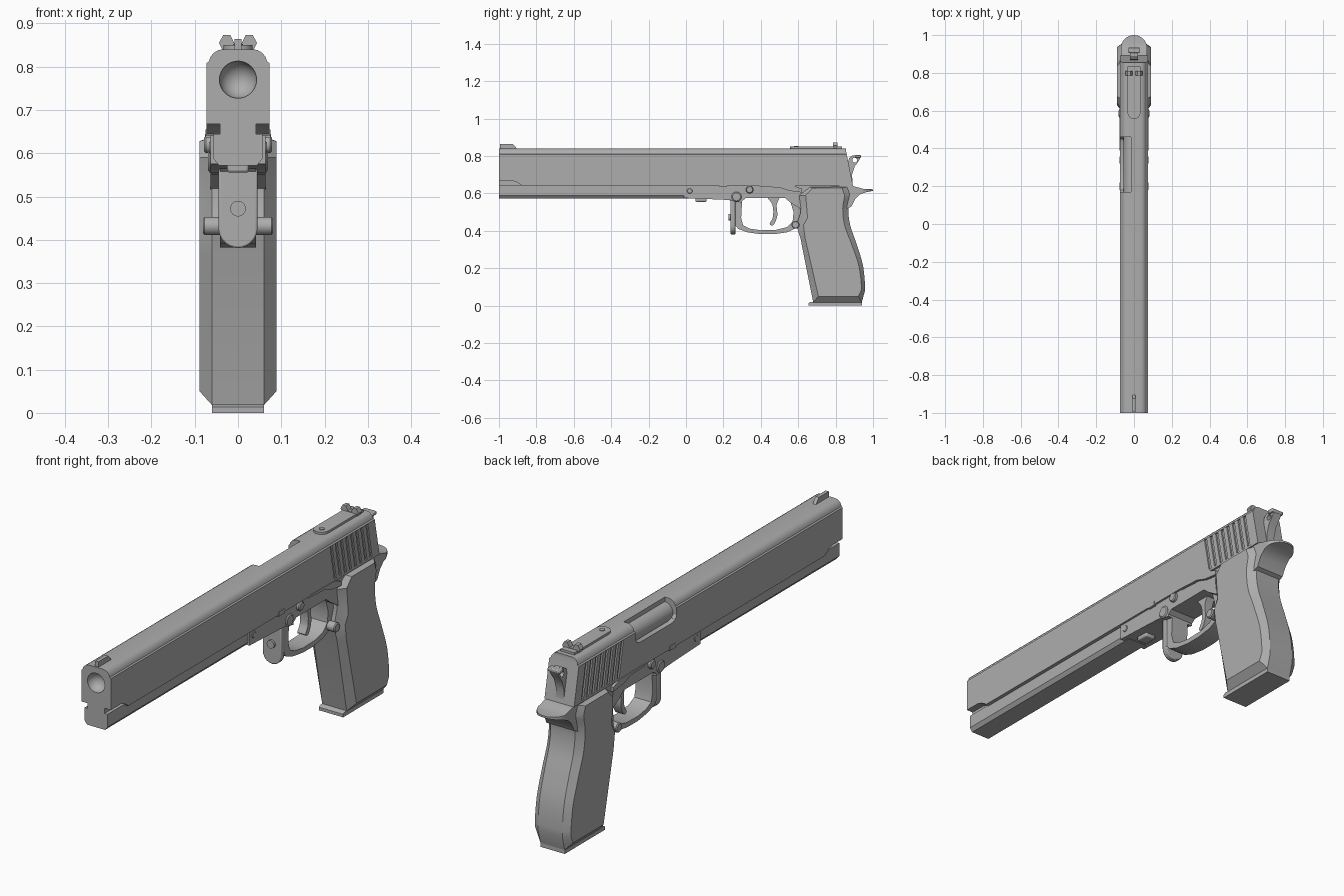
import bpy, bmesh, math
from mathutils import Vector

metal = bpy.data.materials.new("grey metal")
metal.diffuse_color = (0.42, 0.42, 0.42, 1)
ORDER = {'x': lambda a, p, q: (a, p, q), 'y': lambda a, p, q: (p, a, q), 'z': lambda a, p, q: (p, q, a)}


def loft(name, axis, layers, bevel=0.0, seg=2):
    """Skin a stack of (position, outline) layers along an axis."""
    bm = bmesh.new()
    rings = [[bm.verts.new(ORDER[axis](a, p, q)) for p, q in pts] for a, pts in layers]
    n = len(rings[0])
    for r, s in zip(rings, rings[1:]):
        for i in range(n):
            bm.faces.new((r[i], r[(i + 1) % n], s[(i + 1) % n], s[i]))
    bm.faces.new(rings[0])
    bm.faces.new(rings[-1])
    bmesh.ops.recalc_face_normals(bm, faces=bm.faces)
    me = bpy.data.meshes.new(name)
    bm.to_mesh(me)
    bm.free()
    me.materials.append(metal)
    ob = bpy.data.objects.new(name, me)
    bpy.context.collection.objects.link(ob)
    if bevel:
        m = ob.modifiers.new("bevel", 'BEVEL')
        m.width, m.segments, m.limit_method = bevel, seg, 'ANGLE'
        m.angle_limit = math.radians(40)
    return ob


def prism(name, axis, a, b, pts, bevel=0.0):
    return loft(name, axis, [(a, pts), (b, pts)], bevel)


def box(name, x0, x1, y0, y1, z0, z1, bevel=0.0):
    return prism(name, 'x', x0, x1, [(y0, z0), (y1, z0), (y1, z1), (y0, z1)], bevel)


def circle(p, q, r, n=24, a0=0, a1=360):
    full = a1 - a0 == 360
    return [(p + r * math.cos(math.radians(a0 + (a1 - a0) * i / (n if full else n - 1))),
             q + r * math.sin(math.radians(a0 + (a1 - a0) * i / (n if full else n - 1)))) for i in range(n)]


def smooth_loop(pts, sub=4, tight=()):
    """Closed Catmull-Rom outline; indices in tight stay straight to the next point."""
    out, n = [], len(pts)
    for i in range(n):
        a, b, c, d = [Vector(pts[(i + k) % n]) for k in (-1, 0, 1, 2)]
        for s in range(1 if i in tight else sub):
            t = s / sub
            v = 0.5 * (2 * b + (c - a) * t + (2 * a - 5 * b + 4 * c - d) * t * t + (3 * b - a - 3 * c + d) * t ** 3)
            out.append((v.x, v.y))
    return out


def combine(ob, tool, op='DIFFERENCE'):
    bpy.context.view_layer.objects.active = ob
    m = ob.modifiers.new("cut", 'BOOLEAN')
    m.operation, m.object, m.solver = op, tool, 'EXACT'
    bpy.ops.object.modifier_apply(modifier=m.name)
    bpy.data.objects.remove(tool)


def mirrored(half):
    return half + [(-x, z) for x, z in reversed(half)]


# slide: rounded top section with a side step and a raked rear face
section = mirrored([(0.073, 0.64), (0.073, 0.808), (0.067, 0.812), (0.064, 0.822), (0.056, 0.832),
                    (0.046, 0.838), (0.036, 0.84)])
slide = prism("slide", 'y', -1, 1, section)
combine(slide, prism("cut", 'x', -0.2, 0.2, [(0.855, 0.9), (0.855, 0.83), (0.895, 0.63), (1.1, 0.6), (1.1, 0.9)]))
# muzzle dish
rings = [(-1.0 + 0.043 * math.sin(math.radians(t)), circle(0, 0.77, 0.043 * math.cos(math.radians(t)), 32))
         for t in range(0, 90, 11)]
combine(slide, loft("cut", 'y', [(-1.05, rings[0][1])] + rings))
# ejection port
port = [(0.17, 0.775), (0.18, 0.76), (0.20, 0.752), (0.43, 0.752), (0.45, 0.76), (0.46, 0.775), (0.46, 0.9), (0.17, 0.9)]
combine(slide, prism("cut", 'x', -0.2, -0.015, port))
for s in (-1, 1):
    # front notches
    combine(slide, prism("cut", 'x', s * 0.042, s * 0.2,
                         [(-1.1, 0.6), (-0.87, 0.6), (-0.88, 0.645), (-0.905, 0.66), (-0.93, 0.668), (-1.1, 0.668)]))
    # grip serrations
    for i in range(8):
        y = 0.575 + i * 0.036
        combine(slide, prism("cut", 'x', s * 0.066, s * 0.2,
                             [(y, 0.65), (y + 0.014, 0.65), (y - 0.016, 0.806), (y - 0.03, 0.806)]))
prism("barrel_hood", 'y', 0.165, 0.465, circle(-0.01, 0.775, 0.046))

# lower rail under the slide
prism("lower_rail", 'y', -1, 0.02, mirrored([(0.044, 0.572), (0.057, 0.588), (0.057, 0.645)]))

# frame with trigger guard opening
frame_pts = [(-0.01, 0.642), (-0.01, 0.575), (0.07, 0.572), (0.23, 0.565), (0.3, 0.55), (0.56, 0.55), (0.64, 0.50),
             (0.86, 0.50), (0.885, 0.642)]
prism("frame", 'x', -0.064, 0.064, frame_pts, 0.008)
guard = prism("trigger_guard", 'x', -0.042, 0.042,
              [(0.22, 0.575), (0.252, 0.545), (0.262, 0.50), (0.262, 0.43), (0.28, 0.41), (0.33, 0.392), (0.40, 0.382),
               (0.47, 0.382), (0.54, 0.392), (0.60, 0.42), (0.66, 0.45), (0.66, 0.575)])
opening = [(0.30, 0.56), (0.32, 0.575), (0.53, 0.575), (0.56, 0.55), (0.575, 0.50), (0.57, 0.45), (0.54, 0.42),
           (0.48, 0.405), (0.40, 0.403), (0.34, 0.412), (0.305, 0.43), (0.295, 0.47)]
combine(guard, prism("cut", 'x', -0.2, 0.2, opening))
frame = bpy.data.objects["frame"]
frame.modifiers.clear()
combine(frame, prism("cut", 'x', -0.2, 0.2, opening))

# guard finger rest: rounded plate with a button
rest = circle(0, 0.426, 0.045, 17, 180, 360) + [(0.045, 0.565), (-0.045, 0.565)]
loft("finger_rest", 'y', [(0.238, [(x, z) for x, z in rest]), (0.265, rest)], 0.004)
prism("finger_rest_button", 'y', 0.228, 0.245, circle(0, 0.472, 0.018))
box("frame_lug", -0.025, 0.025, 0.05, 0.11, 0.555, 0.58, 0.006)

# trigger
prism("trigger", 'x', -0.02, 0.02, smooth_loop(
    [(0.43, 0.59), (0.50, 0.59), (0.485, 0.54), (0.488, 0.48), (0.468, 0.432), (0.447, 0.437), (0.465, 0.475),
     (0.462, 0.54)], 4, (0,)))

# grip: core outline flares out to inset side panels
outer = smooth_loop([(0.66, 0.635), (0.60, 0.59), (0.613, 0.50), (0.59, 0.43), (0.612, 0.36), (0.68, 0.018),
                     (0.94, 0.018), (0.957, 0.08), (0.947, 0.21), (0.912, 0.33), (0.878, 0.43), (0.868, 0.52),
                     (0.885, 0.60), (0.87, 0.638)], 4, (0, 1, 2, 3, 4, 5, 6, 12, 13))
inner = smooth_loop([(0.675, 0.628), (0.64, 0.59), (0.65, 0.47), (0.628, 0.43), (0.637, 0.36), (0.708, 0.05),
                     (0.922, 0.05), (0.938, 0.085), (0.925, 0.21), (0.885, 0.33), (0.848, 0.43), (0.838, 0.52),
                     (0.848, 0.59), (0.835, 0.628)], 4, (0, 1, 2, 3, 4, 5, 6, 12, 13))
loft("grip", 'x', [(-0.089, inner), (-0.06, outer), (0.06, outer), (0.089, inner)])
prism("magazine_base", 'x', -0.06, 0.06, [(0.655, 0.0), (0.94, 0.0), (0.94, 0.02), (0.665, 0.02), (0.655, 0.014)])

# beavertail: side profile trimmed to a rounded plan
tail = prism("beavertail", 'x', -0.1, 0.1,
             [(0.82, 0.645), (0.885, 0.642), (0.92, 0.632), (0.95, 0.624), (1.0, 0.622), (1.0, 0.614), (0.96, 0.606),
              (0.93, 0.594), (0.905, 0.57), (0.885, 0.53), (0.82, 0.50)])
combine(tail, prism("cut", 'z', 0.4, 0.8,
                    [(0.068, 0.8), (0.068, 0.93)] + circle(0, 0.93, 0.07, 17, 0, 180)[1:-1] + [(-0.068, 0.93), (-0.068, 0.8)]),
        'INTERSECT')

# hammer with a pierced spur
hammer = prism("hammer", 'x', -0.02, 0.02,
               [(0.85, 0.66), (0.89, 0.66), (0.888, 0.70), (0.902, 0.745), (0.925, 0.775), (0.935, 0.798), (0.922, 0.805),
                (0.89, 0.803), (0.872, 0.79), (0.86, 0.74)])
combine(hammer, prism("cut", 'x', -0.2, 0.2, circle(0.902, 0.778, 0.013, 16)))
box("hammer_spur", -0.03, 0.03, 0.905, 0.935, 0.79, 0.806, 0.004)

# sights
prism("front_sight", 'x', -0.008, 0.008, [(-0.995, 0.835), (-0.995, 0.864), (-0.925, 0.864), (-0.90, 0.835)])
base = circle(0, 0.59, 0.034, 13, 180, 360) + [(0.034, 0.835), (-0.034, 0.835)]
prism("rear_sight_base", 'z', 0.835, 0.850, base)
prism("rear_sight_screw", 'z', 0.845, 0.853, circle(0, 0.59, 0.012, 16))
leaf = [(-0.034, 0.835), (0.034, 0.835), (0.044, 0.855), (0.034, 0.873), (0.018, 0.873), (0.008, 0.853),
        (-0.008, 0.853), (-0.018, 0.873), (-0.034, 0.873), (-0.044, 0.855)]
prism("rear_sight_leaf", 'y', 0.785, 0.81, leaf)

# pins and buttons on both sides
for s, side in ((-1, "left"), (1, "right")):
    for part, y, z, r, x in (("frame_pin", 0.27, 0.582, 0.027, 0.069), ("stop_pin", 0.34, 0.62, 0.02, 0.078),
                             ("rail_pin", 0.02, 0.613, 0.015, 0.067), ("release_button", 0.585, 0.432, 0.021, 0.081)):
        c = circle(y, z, r)
        loft(side + "_" + part, 'x', [(s * 0.03, c), (s * (x - 0.004), c), (s * x, circle(y, z, r * 0.8))])
    # slide stop lever and small rail catch
    prism(side + "_stop_lever", 'x', s * 0.06, s * 0.076,
          [(0.39, 0.637), (0.50, 0.631), (0.55, 0.614), (0.62, 0.605), (0.62, 0.625), (0.57, 0.643), (0.40, 0.645)])
    box(side + "_rail_catch", s * 0.06, s * 0.0755, 0.18, 0.22, 0.635, 0.655)

# smooth shading with sharp edges kept
bpy.ops.object.select_all(action='SELECT')
bpy.context.view_layer.objects.active = slide
bpy.ops.object.shade_smooth_by_angle(angle=math.radians(32))
